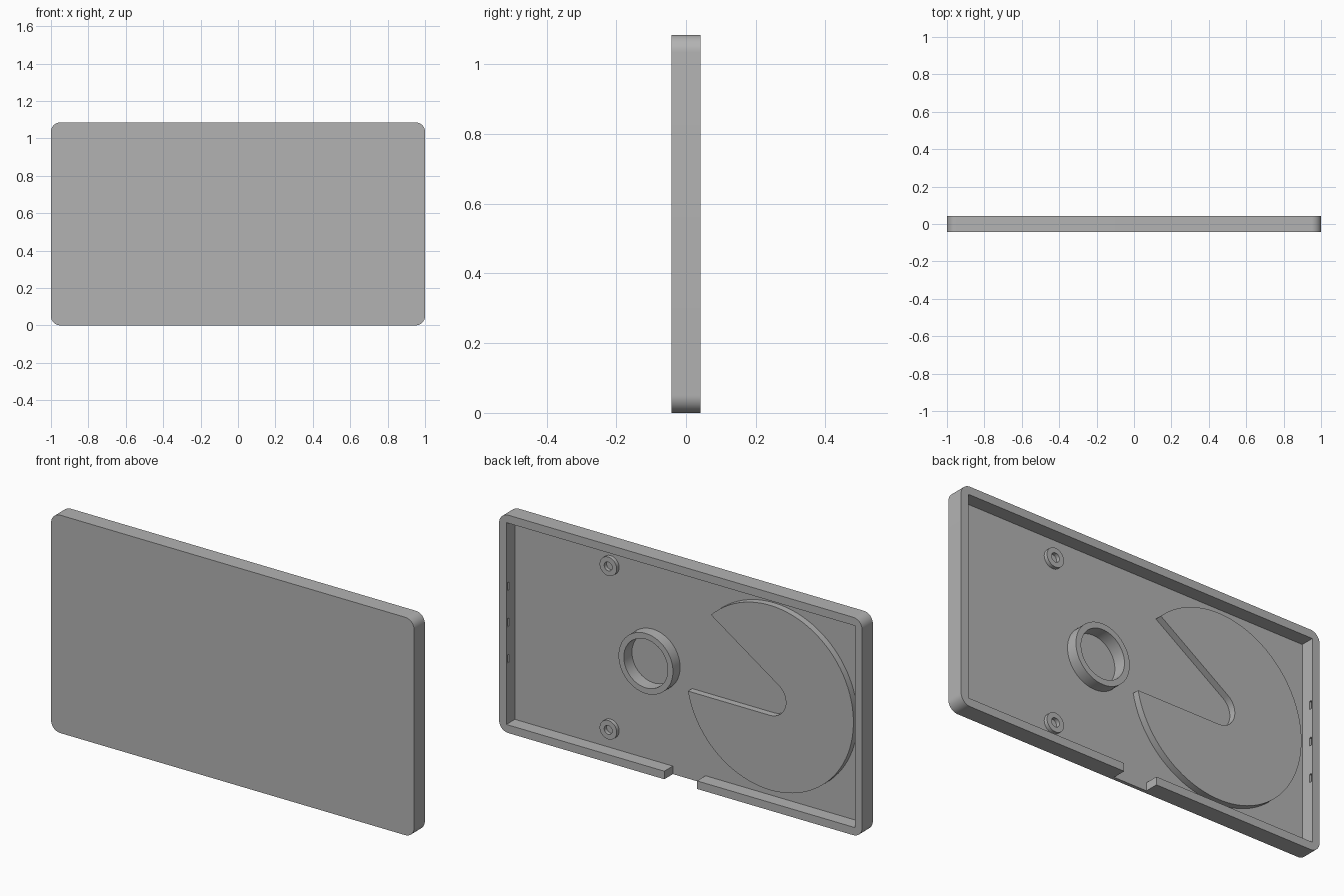
import bpy, bmesh
from math import pi, sin, cos, radians, asin

cube = bpy.data.objects.get("Cube")
if cube:
    bpy.data.objects.remove(cube, do_unlink=True)

W, H, T = 2.0, 1.085, 0.084        # overall width, height, thickness
WALL, CORNER = 0.04, 0.05
MID = H / 2
BACK = T / 2                       # open rim
FLOOR = -0.025                     # inside face of the panel

grey = bpy.data.materials.new("plain_grey")
grey.use_nodes = True
colour = (0.45, 0.45, 0.45, 1)
grey.diffuse_color = colour
grey.node_tree.nodes["Principled BSDF"].inputs["Base Color"].default_value = colour


def arc(cx, cz, r, start, end, steps):
    """Points on an arc in the XZ plane, angles in radians."""
    return [(cx + r * cos(start + (end - start) * i / steps),
             cz + r * sin(start + (end - start) * i / steps)) for i in range(steps + 1)]


def circle(cx, cz, r, steps=64):
    return arc(cx, cz, r, 0, 2 * pi, steps)[:-1]


def rect(x0, x1, z0, z1):
    return [(x0, z0), (x1, z0), (x1, z1), (x0, z1)]


def prism(name, outline, y0, y1):
    """Extrude an XZ outline from y0 to y1."""
    bm = bmesh.new()
    face = bm.faces.new([bm.verts.new((x, y0, z)) for x, z in outline])
    new = bmesh.ops.extrude_face_region(bm, geom=[face])["geom"]
    for v in new:
        if isinstance(v, bmesh.types.BMVert):
            v.co.y = y1
    bmesh.ops.recalc_face_normals(bm, faces=bm.faces[:])
    mesh = bpy.data.meshes.new(name)
    bm.to_mesh(mesh)
    bm.free()
    mesh.materials.append(grey)
    obj = bpy.data.objects.new(name, mesh)
    bpy.context.collection.objects.link(obj)
    return obj


def activate(obj):
    bpy.ops.object.select_all(action="DESELECT")
    obj.select_set(True)
    bpy.context.view_layer.objects.active = obj


def cut(obj, outline, y0, y1):
    """Subtract a prism from an object."""
    cutter = prism("cutter", outline, y0, y1)
    activate(obj)
    mod = obj.modifiers.new("cut", "BOOLEAN")
    mod.operation, mod.solver, mod.object = "DIFFERENCE", "EXACT", cutter
    bpy.ops.object.modifier_apply(modifier=mod.name)
    bpy.data.objects.remove(cutter, do_unlink=True)


def smooth(obj):
    activate(obj)
    bpy.ops.object.shade_smooth_by_angle(angle=radians(30))


# Tray with rounded outer corners
ix, iz = W / 2 - CORNER, MID - CORNER
outline = []
for k, (sx, sz) in enumerate([(1, 1), (-1, 1), (-1, -1), (1, -1)]):
    outline += arc(sx * ix, MID + sz * iz, CORNER, k * pi / 2, (k + 1) * pi / 2, 12)
tray = prism("tray", outline, -T / 2, BACK)
inner = W / 2 - WALL
cut(tray, rect(-inner, inner, WALL, H - WALL), FLOOR, 0.1)

# Cable gap in the bottom wall
cut(tray, rect(-0.09, 0.09, -0.1, WALL + 0.02), FLOOR, 0.1)

# Small catch slots in both end walls
for side in (-1, 1):
    for dz in (-0.18, 0, 0.18):
        x0, x1 = sorted((side * (inner - 0.01), side * (inner + 0.015)))
        cut(tray, rect(x0, x1, MID + dz - 0.02, MID + dz + 0.02), 0.022, 0.035)

# Shallow pocket inside the ring
RX = 0.2
cut(tray, circle(RX, MID, 0.121), FLOOR - 0.008, 0.1)
smooth(tray)


def collar(name, x, z, outer, bore, top):
    """Raised tube standing on the tray floor."""
    obj = prism(name, circle(x, z, outer), FLOOR - 0.004, top)
    cut(obj, circle(x, z, bore), -0.1, 0.1)
    smooth(obj)


collar("ring", RX, MID, 0.15, 0.121, 0.031)
for name, dz in (("upper_boss", 0.407), ("lower_boss", -0.407)):
    collar(name, 0.433, MID + dz, 0.047, 0.022, -0.006)

# Raised disc with a wedge-shaped, round-ended notch
CX, R, r = -0.468, 0.46, 0.088
slope = radians(34)
spread = asin(r / R)
disc_outline = arc(CX, MID, R, slope + spread, 2 * pi - spread, 80)
disc_outline += arc(CX, MID, r, 1.5 * pi, slope + pi / 2, 16)
smooth(prism("notched_disc", disc_outline, FLOOR - 0.004, 0.008))
